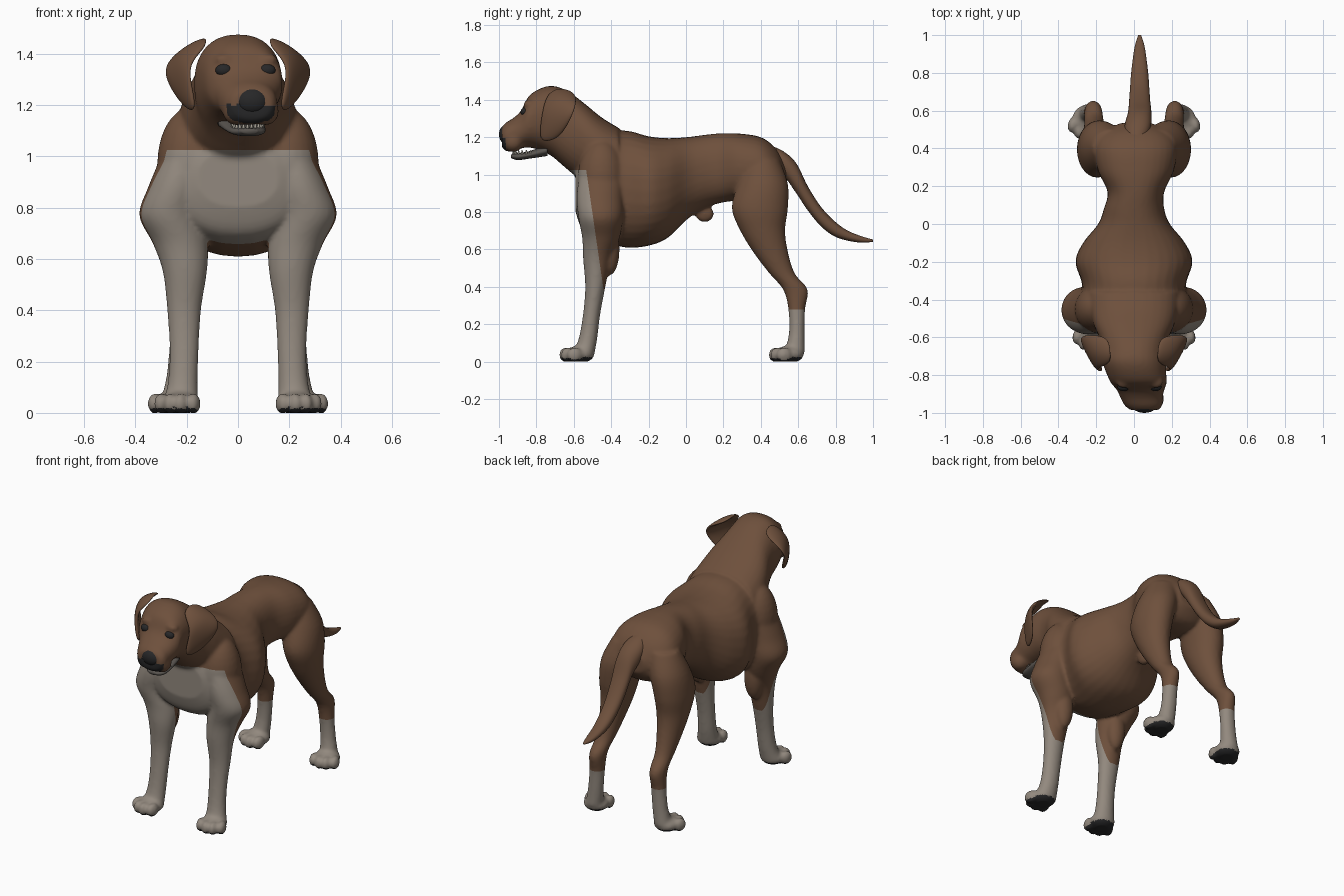
import bpy, bmesh, math
from mathutils import Matrix, Vector

cube = bpy.data.objects.get("Cube")
if cube:
    bpy.data.objects.remove(cube, do_unlink=True)


def material(name, color):
    mat = bpy.data.materials.new(name)
    mat.use_nodes = True
    mat.diffuse_color = (*color, 1)
    shader = next(n for n in mat.node_tree.nodes if n.type == 'BSDF_PRINCIPLED')
    shader.inputs["Base Color"].default_value = (*color, 1)
    return mat


brown = material("brown coat", (.155, .08, .045))
pale = material("pale coat", (.29, .25, .21))
dark = material("dark skin", (.02, .02, .021))
mouth = material("mouth grey", (.10, .09, .08))
ivory = material("ivory teeth", (.42, .39, .33))


def spline(rows, steps=5):
    """Smooth a list of rows by passing a curve through them."""
    result = []
    last = len(rows) - 1
    for i in range(last):
        group = zip(rows[max(i - 1, 0)], rows[i], rows[i + 1], rows[min(i + 2, last)])
        group = list(group)
        for s in range(steps):
            t = s / steps
            result.append([b + t * ((c - a) + t * ((2 * a - 5 * b + 4 * c - d)
                           + t * (3 * b - a - 3 * c + d))) / 2 for a, b, c, d in group])
    return result + [list(rows[-1])]


def loft(bm, rings, sides=32, power=.88):
    """Skin closed rounded rings; each ring is a centre and two half-axis vectors."""
    def bend(v):
        return math.copysign(abs(v) ** power, v)

    loops = []
    for center, u, v in rings:
        angles = [math.tau * k / sides for k in range(sides)]
        loops.append([bm.verts.new(center + u * bend(math.cos(a)) + v * bend(math.sin(a)))
                      for a in angles])
    for low, high in zip(loops, loops[1:]):
        for k in range(sides):
            n = (k + 1) % sides
            bm.faces.new((low[k], low[n], high[n], high[k]))
    bm.faces.new(loops[0][::-1])
    bm.faces.new(loops[-1])


def loft_along(bm, rows):
    """Rows: y, bottom, top, half width, sideways shift."""
    loft(bm, [(Vector((cx, y, (lo + hi) / 2)), Vector((w, 0, 0)),
               Vector((0, 0, (hi - lo) / 2))) for y, lo, hi, w, cx in spline(rows)])


def loft_up(bm, rows, side):
    """Rows: z, x, y, half width, half depth."""
    loft(bm, [(Vector((x * side, y, z)), Vector((rx, 0, 0)), Vector((0, ry, 0)))
              for z, x, y, rx, ry in spline(rows)], power=1)


def ball(bm, center, radii, turn=0):
    matrix = (Matrix.Translation(center) @ Matrix.Rotation(turn, 4, 'Z')
              @ Matrix.Diagonal((*radii, 1)))
    bmesh.ops.create_uvsphere(bm, u_segments=24, v_segments=16, radius=1, matrix=matrix)


def finish(bm, name, *mats):
    bmesh.ops.recalc_face_normals(bm, faces=bm.faces[:])
    for f in bm.faces:
        f.smooth = True
    mesh = bpy.data.meshes.new(name)
    bm.to_mesh(mesh)
    bm.free()
    for m in mats:
        mesh.materials.append(m)
    obj = bpy.data.objects.new(name, mesh)
    bpy.context.scene.collection.objects.link(obj)
    return obj


# Trunk, from chest to rump
body = bmesh.new()
loft_along(body, [
    (-.59, .80, 1.03, .16, 0), (-.55, .70, 1.12, .25, 0), (-.45, .645, 1.22, .28, 0),
    (-.32, .61, 1.235, .275, 0), (-.2, .62, 1.205, .31, 0), (-.1, .66, 1.195, .27, 0),
    (0, .755, 1.2, .19, 0), (.08, .81, 1.21, .16, 0), (.17, .845, 1.22, .15, .01),
    (.28, .86, 1.22, .2, .01), (.4, .85, 1.2, .22, .01), (.48, .87, 1.14, .18, .01),
    (.535, .94, 1.05, .08, .01)])

# Neck, skull and muzzle, turned a little to the left
loft_along(body, [
    (-.36, .9, 1.25, .24, 0), (-.45, .93, 1.305, .235, 0), (-.53, .96, 1.37, .215, 0),
    (-.6, 1, 1.425, .185, 0), (-.66, 1.05, 1.46, .17, 0), (-.72, 1.1, 1.475, .17, 0),
    (-.78, 1.13, 1.46, .16, .01), (-.84, 1.145, 1.42, .148, .025),
    (-.88, 1.14, 1.345, .125, .035), (-.92, 1.125, 1.305, .112, .04),
    (-.96, 1.125, 1.28, .1, .05), (-.985, 1.145, 1.255, .075, .055)])
ball(body, (0, .1, .79), (.03, .05, .045))

# Legs and paws
front_leg = [
    (1, .21, -.45, .09, .12), (.88, .24, -.46, .11, .125), (.77, .265, -.455, .12, .12),
    (.66, .225, -.455, .107, .1), (.55, .207, -.475, .086, .075), (.4, .21, -.485, .066, .054),
    (.25, .21, -.505, .057, .046), (.12, .215, -.525, .058, .05), (.04, .225, -.55, .07, .06)]
hind_leg = [
    (1.08, .12, .41, .1, .09), (.95, .17, .41, .112, .135), (.82, .195, .395, .107, .15),
    (.7, .2, .41, .092, .12), (.58, .205, .455, .072, .092), (.47, .21, .515, .055, .068),
    (.385, .215, .585, .048, .066), (.28, .22, .592, .046, .045), (.15, .23, .592, .048, .042),
    (.05, .245, .58, .055, .055)]


def paw(bm, x, y, side):
    turn = side * math.radians(14)
    spot = Matrix.Translation((x * side, y, 0)) @ Matrix.Rotation(turn, 4, 'Z')
    ball(bm, spot @ Vector((0, 0, .04)), (.077, .075, .047), turn)
    for k in (-1.5, -.5, .5, 1.5):
        reach = -.073 + .012 * k * k
        ball(bm, spot @ Vector((k * .043, reach, .036)), (.027, .043, .041), turn)


for side in (1, -1):
    loft_up(body, front_leg, side)
    loft_up(body, hind_leg, side)
    paw(body, .225, -.565, side)
    paw(body, .25, .555, side)
    ball(body, (.185 * side, -.45, .97), (.13, .13, .22))    # shoulder
    ball(body, (.2 * side, -.41, .6), (.06, .055, .14))      # elbow
    ball(body, (.085 * side + .03, -.835, 1.375), (.04, .035, .025))  # brow
    ball(body, (.055 * side + .05, -.925, 1.175), (.055, .055, .055))  # upper lip

# Fuse the trunk, head and legs into one skin
coat = finish(body, "coat_body", brown, pale, dark)
remesh = coat.modifiers.new("fuse", 'REMESH')
remesh.mode = 'VOXEL'
remesh.voxel_size = .01
smooth = coat.modifiers.new("soften", 'SMOOTH')
smooth.factor = .5
smooth.iterations = 7
bpy.context.view_layer.update()
fused = bpy.data.meshes.new_from_object(
    coat.evaluated_get(bpy.context.evaluated_depsgraph_get()))
coat.modifiers.clear()

# Cut clean colour borders, flatten the soles and colour the coat
bm = bmesh.new()
bm.from_mesh(fused)
slope = .145
for point, normal in (((0, 0, 1.025), (0, 0, 1)), ((0, 0, .38), (0, 0, 1)),
                      ((0, 0, .28), (0, 0, 1)), ((0, -.53, 1), (0, 1, slope))):
    bmesh.ops.bisect_plane(bm, geom=bm.verts[:] + bm.edges[:] + bm.faces[:],
                           plane_co=point, plane_no=normal)
for v in bm.verts:
    v.co.z = max(v.co.z, 0)
bm.normal_update()
for f in bm.faces:
    f.smooth = True
    x, y, z = f.calc_center_median()
    chest = z < 1.025 and y + .53 + slope * (z - 1) < 0
    sock = z < (.38 if y < 0 else .28)
    sole = z < .025 and f.normal.z < -.5
    lip = y < -.962 and z < 1.2
    f.material_index = 2 if sole or lip else 1 if chest or sock else 0
bm.to_mesh(coat.data)
bm.free()
bpy.data.meshes.remove(fused)

# Tail
bm = bmesh.new()
loft_along(bm, [
    (.44, 1, 1.16, .06, .01), (.52, .99, 1.125, .07, .02), (.59, .9, 1.06, .062, .03),
    (.65, .81, .94, .056, .03), (.72, .725, .83, .051, .03), (.79, .672, .755, .046, .03),
    (.86, .648, .703, .038, .03), (.94, .636, .67, .026, .03), (1, .641, .653, .008, .03)])
finish(bm, "tail", brown)

# Lower jaw with a row of teeth
bm = bmesh.new()
loft_along(bm, [(-.74, 1.1, 1.16, .09, .01), (-.84, 1.085, 1.125, .077, .03),
                (-.9, 1.078, 1.115, .062, .04), (-.935, 1.088, 1.108, .03, .045)])
finish(bm, "lower_jaw", mouth)
bm = bmesh.new()
for k in range(13):
    a = math.pi * k / 12
    spot = (.037 + .06 * math.cos(a), -.83 - .092 * math.sin(a), 1.118)
    bmesh.ops.create_cone(bm, cap_ends=True, segments=8, radius1=.009, radius2=.002,
                          depth=.028, matrix=Matrix.Translation(spot))
finish(bm, "lower_teeth", ivory)

# Nose and eyes
bm = bmesh.new()
ball(bm, (.055, -.96, 1.215), (.066, .04, .052))
finish(bm, "nose", dark)
for name, x in (("left_eye", .113), ("right_eye", -.055)):
    bm = bmesh.new()
    ball(bm, (x, -.862, 1.335), (.033, .022, .024))
    finish(bm, name, dark)

# Hanging ears: rows run from root to tip, columns from front to back
ear_rows = [
    [(.12, -.74, 1.43), (.12, -.68, 1.47), (.13, -.59, 1.44)],
    [(.195, -.765, 1.36), (.235, -.69, 1.41), (.255, -.58, 1.39)],
    [(.18, -.78, 1.27), (.235, -.71, 1.29), (.3, -.6, 1.325)],
    [(.165, -.785, 1.18), (.185, -.73, 1.17), (.22, -.66, 1.21)]]
for name, side in (("left_ear", 1), ("right_ear", -1)):
    bm = bmesh.new()
    grid = [[bm.verts.new((x * side, y, z)) for x, y, z in row] for row in ear_rows]
    for top, low in zip(grid, grid[1:]):
        for k in range(2):
            bm.faces.new((top[k], top[k + 1], low[k + 1], low[k]))
    ear = finish(bm, name, brown)
    thick = ear.modifiers.new("thickness", 'SOLIDIFY')
    thick.thickness = .028
    thick.offset = 0
    ear.modifiers.new("rounding", 'SUBSURF').levels = 3
    ear.modifiers["rounding"].render_levels = 3
